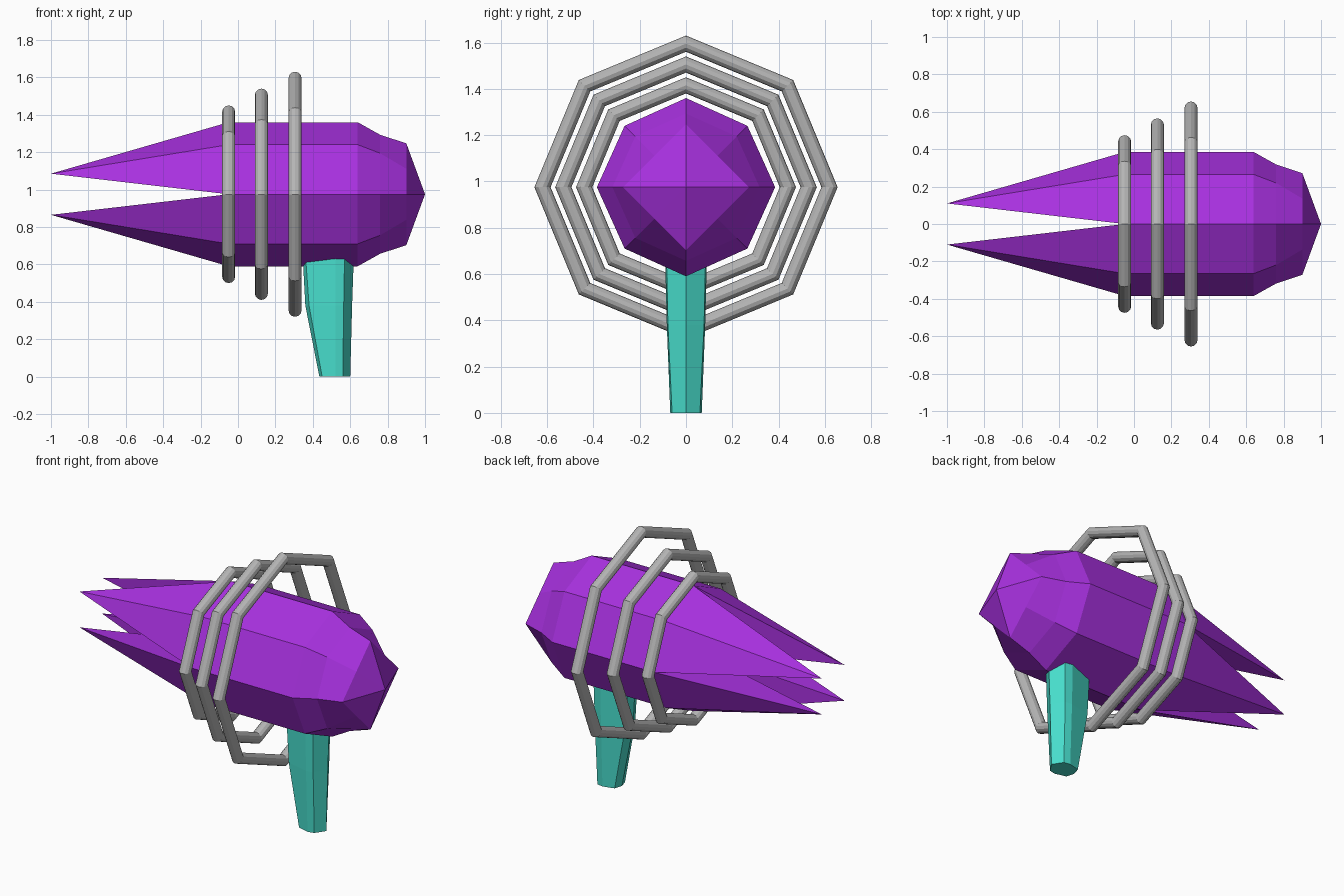
import bpy, bmesh, math

if "Cube" in bpy.data.objects:
    bpy.data.objects.remove(bpy.data.objects["Cube"])

AXIS_Z = 0.975
R = 0.385


def material(name, rgb):
    m = bpy.data.materials.new(name)
    m.diffuse_color = (*rgb, 1)
    m.use_nodes = True
    m.node_tree.nodes["Principled BSDF"].inputs["Base Color"].default_value = m.diffuse_color
    return m


purple = material("purple", (0.39, 0.03, 0.74))
teal = material("teal", (0.065, 0.73, 0.61))
grey = material("grey", (0.46, 0.46, 0.46))


def finish(bm, name, mat):
    bmesh.ops.recalc_face_normals(bm, faces=bm.faces)
    me = bpy.data.meshes.new(name)
    bm.to_mesh(me)
    bm.free()
    me.materials.append(mat)
    ob = bpy.data.objects.new(name, me)
    bpy.context.collection.objects.link(ob)
    return ob


def bridge(bm, a, b):
    n = len(a)
    for i in range(n):
        bm.faces.new((a[i], a[(i + 1) % n], b[(i + 1) % n], b[i]))


# Barrel: eight-sided tube, nose narrowing to a four-sided point, four tail spikes
bm = bmesh.new()


def body_ring(x, r_axis, r_diag):
    ring = []
    for i in range(8):
        a = i * math.pi / 4
        r = r_diag if i % 2 else r_axis
        ring.append(bm.verts.new((x, r * math.cos(a), AXIS_Z + r * math.sin(a))))
    return ring


rear = body_ring(-0.05, R, 0.375)
rings = [rear, body_ring(0.64, R, 0.375), body_ring(0.76, 0.318, 0.31),
         body_ring(0.9, 0.272, 0.193)]
for a, b in zip(rings, rings[1:]):
    bridge(bm, a, b)
nose = bm.verts.new((1.0, 0, AXIS_Z))
for i in range(8):
    bm.faces.new((rings[-1][i], rings[-1][(i + 1) % 8], nose))
hub = bm.verts.new((-0.05, 0, AXIS_Z))
for q in range(4):
    v0, v1, v2 = (rear[(2 * q + k) % 8] for k in range(3))
    a = math.radians(45 + 90 * q)
    d = 0.11 * math.sqrt(2)
    tip = bm.verts.new((-1.0, d * math.cos(a), AXIS_Z + d * math.sin(a)))
    for p, s in ((v0, v1), (v1, v2), (v2, hub), (hub, v0)):
        bm.faces.new((p, s, tip))
finish(bm, "barrel", purple)


# Coil rings: eight-sided hoops with a round section
def hoop(name, x, outer, minor=0.035, sides=8, seg=12):
    bm = bmesh.new()
    loops = []
    for i in range(sides):
        a = 2 * math.pi * i / sides
        loop = []
        for j in range(seg):
            b = 2 * math.pi * j / seg
            r = outer - minor + minor * math.cos(b)
            loop.append(bm.verts.new((x + minor * math.sin(b), r * math.cos(a),
                                      AXIS_Z + r * math.sin(a))))
        loops.append(loop)
    for i in range(sides):
        bridge(bm, loops[i], loops[(i + 1) % sides])
    finish(bm, name, grey)


for name, x, outer in (("small_ring", -0.05, 0.475), ("middle_ring", 0.125, 0.565),
                       ("large_ring", 0.305, 0.655)):
    hoop(name, x, outer)

# Grip: faceted tapering handle, mirrored half section lofted upward
bm = bmesh.new()


def grip_section(z, half):
    pts = half + [(x, -y) for x, y in reversed(half) if y > 0]
    return [bm.verts.new((x, y, z)) for x, y in pts]


low = grip_section(0.0, [(0.60, 0), (0.56, 0.06), (0.52, 0.068), (0.45, 0.05), (0.435, 0)])
mid = grip_section(0.38, [(0.61, 0), (0.565, 0.078), (0.52, 0.083), (0.38, 0.05), (0.36, 0)])
top = grip_section(0.66, [(0.62, 0), (0.57, 0.084), (0.52, 0.09), (0.36, 0.045), (0.345, 0)])
bridge(bm, low, mid)
bridge(bm, mid, top)
bm.faces.new(low)
bm.faces.new(top)
finish(bm, "grip", teal)
